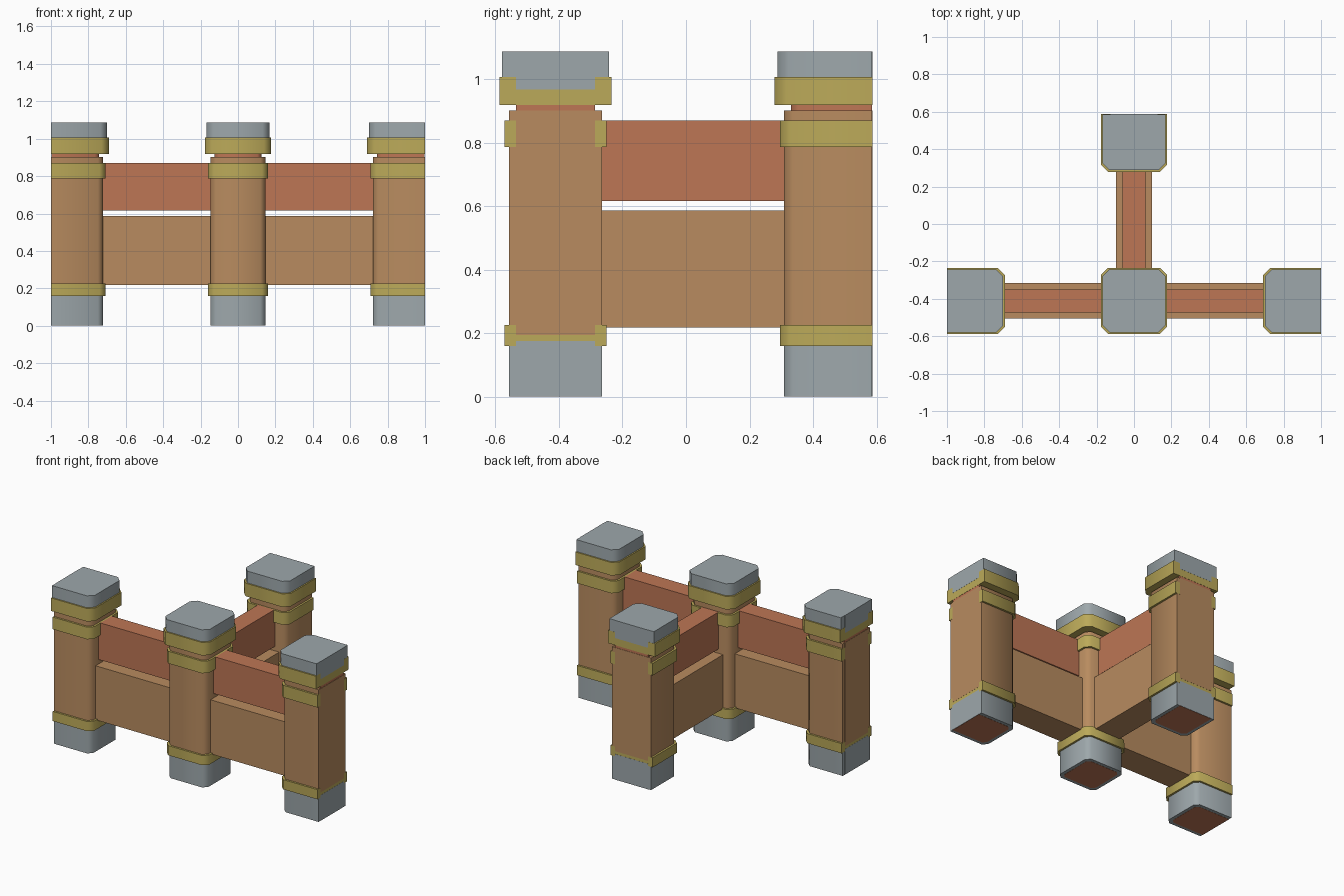
import bpy, bmesh, math

if "Cube" in bpy.data.objects:
    bpy.data.objects.remove(bpy.data.objects["Cube"])


def material(name, color):
    m = bpy.data.materials.new(name)
    m.diffuse_color = (*color, 1)
    m.use_nodes = True
    m.node_tree.nodes["Principled BSDF"].inputs["Base Color"].default_value = m.diffuse_color
    return m


GREY = material("stone grey", (0.34, 0.39, 0.41))
GOLD = material("gold trim", (0.50, 0.40, 0.10))
BROWN = material("tan brown", (0.48, 0.26, 0.115))
RED = material("brick red", (0.51, 0.18, 0.09))


def prism(name, outline, z0, z1, mat, center=(0, 0), angle=0.0, smooth=True):
    """Extrude a flat outline upward, turned and moved into place."""
    c, s = math.cos(angle), math.sin(angle)
    bm = bmesh.new()
    low, high = [[bm.verts.new((center[0] + u * c - v * s, center[1] + u * s + v * c, z))
                  for u, v in outline] for z in (z0, z1)]
    bm.faces.new(low[::-1])
    bm.faces.new(high)
    n = len(outline)
    for i in range(n):
        j = (i + 1) % n
        bm.faces.new((low[i], low[j], high[j], high[i]))
    me = bpy.data.meshes.new(name)
    bm.to_mesh(me)
    bm.free()
    me.materials.append(mat)
    ob = bpy.data.objects.new(name, me)
    bpy.context.collection.objects.link(ob)
    if smooth:
        bpy.context.view_layer.objects.active = ob
        ob.select_set(True)
        bpy.ops.object.shade_smooth_by_angle(angle=math.radians(50))
        ob.select_set(False)
    return ob


def rect(u0, u1, v):
    return [(u0, -v), (u1, -v), (u1, v), (u0, v)]


def section(h, ch, cut=None):
    """Square with chamfered corners; cut gives a flat trimmed end at +u."""
    k = h - ch
    left = [(-k, h), (-h, k), (-h, -k), (-k, -h)]
    if cut is None:
        return left + [(k, -h), (h, -k), (h, k), (k, h)]
    return left + [(cut, -h), (cut, h)]


# part, half width, chamfer, bottom, top, material, trim of the flat end
PARTS = [
    ("foot", 0.147, 0.028, 0.001, 0.17, GREY, 0.1305),
    ("lower_band", 0.160, 0.032, 0.16, 0.226, GOLD, 0.1312),
    ("shaft", 0.147, 0.028, 0.17, 0.902, BROWN, 0.1305),
    ("middle_band", 0.160, 0.032, 0.787, 0.87, GOLD, 0.1312),
    ("core", 0.125, 0.022, 0.0, 0.95, RED, 0.130),
    ("upper_band", 0.177, 0.038, 0.918, 1.007, GOLD, 0.1312),
    ("cap", 0.168, 0.036, 0.99, 1.088, GREY, 0.1305),
]
# thin facing panels on the flat ends
PANELS = [("foot_panel", 0.001, 0.175, GREY), ("shaft_panel", 0.195, 0.902, BROWN),
          ("cap_panel", 0.967, 1.088, GREY)]


def pillar(name, center, angle=0.0, end=True):
    for part, h, ch, z0, z1, mat, cut in PARTS:
        prism(f"{name}_{part}", section(h, ch, cut if end else None), z0, z1, mat, center, angle)
    if end:
        for part, z0, z1, mat in PANELS:
            prism(f"{name}_{part}", rect(0.125, 0.132, 0.125), z0, z1, mat, center, angle, False)


def wall(name, length, angle):
    """Lower wall and thinner rail above it, with an open gap between."""
    for part, half, z0, z1, mat in (("wall", 0.095, 0.218, 0.587, BROWN),
                                    ("rail", 0.062, 0.617, 0.87, RED)):
        prism(f"{name}_{part}", rect(0.11, length - 0.11, half), z0, z1, mat, HUB, angle, False)


HUB = (0, -0.411)
pillar("hub_pillar", HUB, end=False)
# three arms: right, left and back
for name, length, angle in (("right", 0.868, 0), ("left", 0.868, math.pi),
                            ("back", 0.867, math.pi / 2)):
    pos = (HUB[0] + length * math.cos(angle), HUB[1] + length * math.sin(angle))
    pillar(name + "_pillar", pos, angle)
    wall(name, length, angle)
